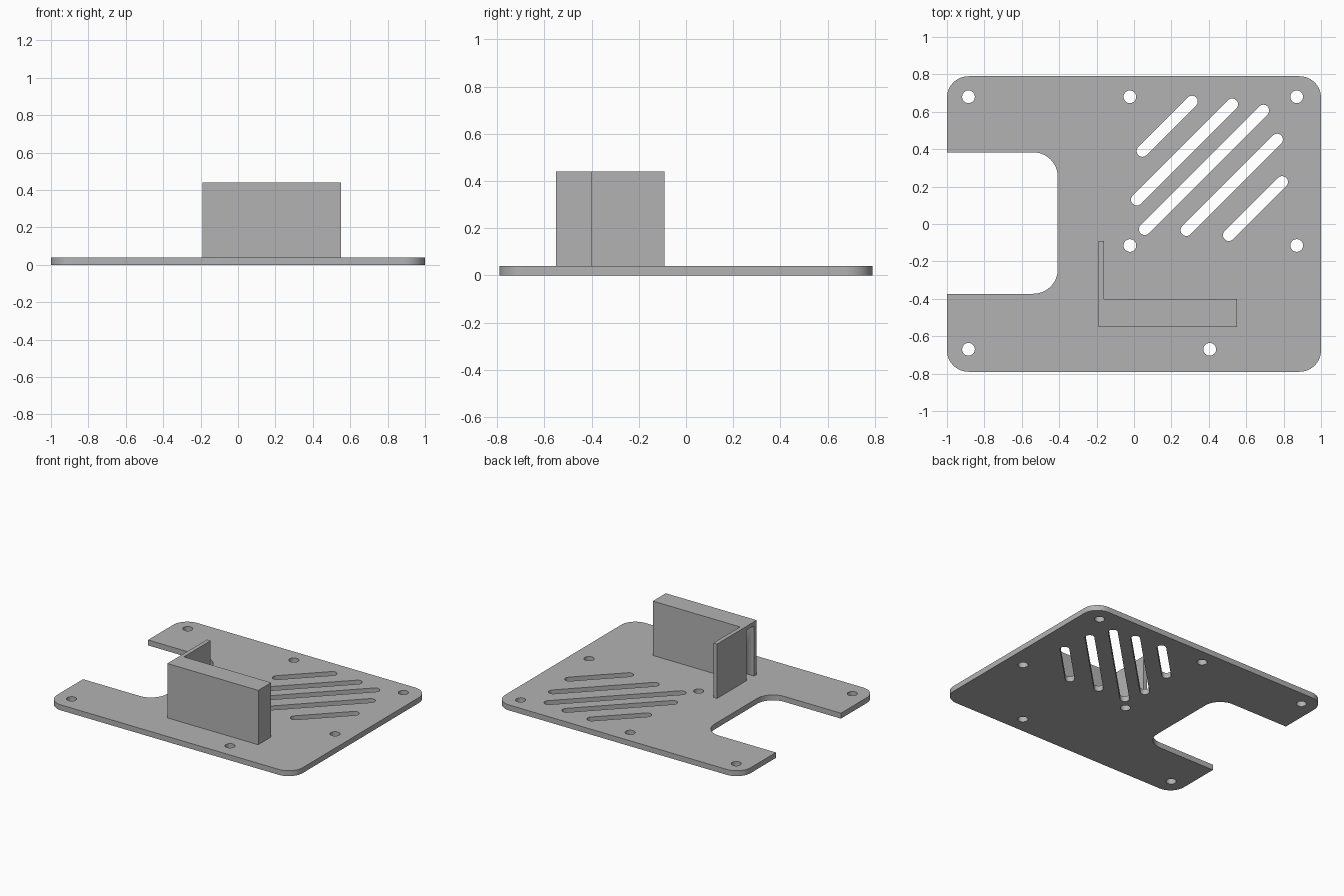
import bpy
from math import cos, sin, pi, atan2

if "Cube" in bpy.data.objects:
    bpy.data.objects.remove(bpy.data.objects["Cube"], do_unlink=True)

grey = bpy.data.materials.new("plain grey")
grey.use_nodes = True
grey.diffuse_color = (0.45, 0.45, 0.45, 1)
grey.node_tree.nodes["Principled BSDF"].inputs["Base Color"].default_value = grey.diffuse_color


def arc(cx, cy, r, start, end, steps=12):
    """Points along an arc, angles in radians."""
    angles = [start + (end - start) * i / steps for i in range(steps + 1)]
    return [(cx + r * cos(a), cy + r * sin(a)) for a in angles]


def slot(x1, y1, x2, y2, r):
    """Round-ended slot between two centres."""
    a = atan2(y2 - y1, x2 - x1)
    return arc(x2, y2, r, a - pi / 2, a + pi / 2) + arc(x1, y1, r, a + pi / 2, a + 3 * pi / 2)


def extrude_outline(name, loops, z0, z1):
    """Solid from an outer loop and any hole loops."""
    curve = bpy.data.curves.new(name + "_outline", 'CURVE')
    curve.dimensions = '2D'
    curve.fill_mode = 'BOTH'
    curve.extrude = (z1 - z0) / 2
    for loop in loops:
        spline = curve.splines.new('POLY')
        spline.points.add(len(loop) - 1)
        for point, (x, y) in zip(spline.points, loop):
            point.co = (x, y, 0, 1)
        spline.use_cyclic_u = True
    obj = bpy.data.objects.new(name, curve)
    bpy.context.collection.objects.link(obj)
    bpy.ops.object.select_all(action='DESELECT')
    obj.select_set(True)
    bpy.context.view_layer.objects.active = obj
    bpy.ops.object.convert(target='MESH')
    obj = bpy.context.object
    obj.name = name
    for v in obj.data.vertices:
        v.co.z += (z0 + z1) / 2
    # Weld the caps to the walls and make the normals face out
    bpy.ops.object.mode_set(mode='EDIT')
    bpy.ops.mesh.select_all(action='SELECT')
    bpy.ops.mesh.remove_doubles(threshold=0.0001)
    bpy.ops.mesh.normals_make_consistent(inside=False)
    bpy.ops.object.mode_set(mode='OBJECT')
    obj.data.materials.clear()
    obj.data.materials.append(grey)
    bpy.ops.object.shade_smooth_by_angle(angle=pi / 6)
    return obj


# Base plate outline: rounded corners and a rounded notch in the -x side
W, D, T = 1.0, 0.79, 0.04
R, NR = 0.115, 0.13
notch_x, notch_lo, notch_hi = -0.408, -0.373, 0.383
outline = (
    arc(-W + R, -D + R, R, pi, 1.5 * pi)
    + arc(W - R, -D + R, R, -pi / 2, 0)
    + arc(W - R, D - R, R, 0, pi / 2)
    + arc(-W + R, D - R, R, pi / 2, pi)
    + [(-W, notch_hi)]
    + arc(notch_x - NR, notch_hi - NR, NR, pi / 2, 0)
    + arc(notch_x - NR, notch_lo + NR, NR, 0, -pi / 2)
    + [(-W, notch_lo)]
)

# Screw holes
holes = [(-0.885, 0.68), (-0.022, 0.68), (0.87, 0.68), (-0.022, -0.115),
         (0.87, -0.115), (-0.885, -0.67), (0.405, -0.67)]
hole_loops = [arc(x, y, 0.034, 0, 2 * pi, 24)[:-1] for x, y in holes]

# Diagonal vent slots: lower end and run along the diagonal
vents = [(0.045, 0.39, 0.265), (0.015, 0.13, 0.51), (0.057, -0.028, 0.635),
         (0.28, -0.033, 0.485), (0.507, -0.06, 0.285)]
vent_loops = [slot(x, y, x + run, y + run, 0.031) for x, y, run in vents]

extrude_outline("base_plate", [outline] + hole_loops + vent_loops, 0, T)

# Upright holder: L-shaped footprint with a pocket open at its -x end
x0, x1, y0, y1, top, wall = -0.19, 0.55, -0.55, -0.40, 0.44, 0.03
footprint = [(x0, y0), (x1, y0), (x1, y1), (x0 + wall, y1), (x0 + wall, -0.09), (x0, -0.09)]
holder = extrude_outline("upright_holder", [footprint], T, top)

pocket = [(x0 - wall, y0 + wall), (x1 - wall, y0 + wall),
          (x1 - wall, y1 - wall), (x0 - wall, y1 - wall)]
cutter = extrude_outline("pocket_cutter", [pocket], T - 0.02, top - wall)
cutter.hide_render = True

cut = holder.modifiers.new("pocket", 'BOOLEAN')
cut.operation = 'DIFFERENCE'
cut.solver = 'EXACT'
cut.object = cutter
bpy.context.view_layer.objects.active = holder
bpy.ops.object.modifier_apply(modifier=cut.name)
bpy.data.objects.remove(cutter, do_unlink=True)
